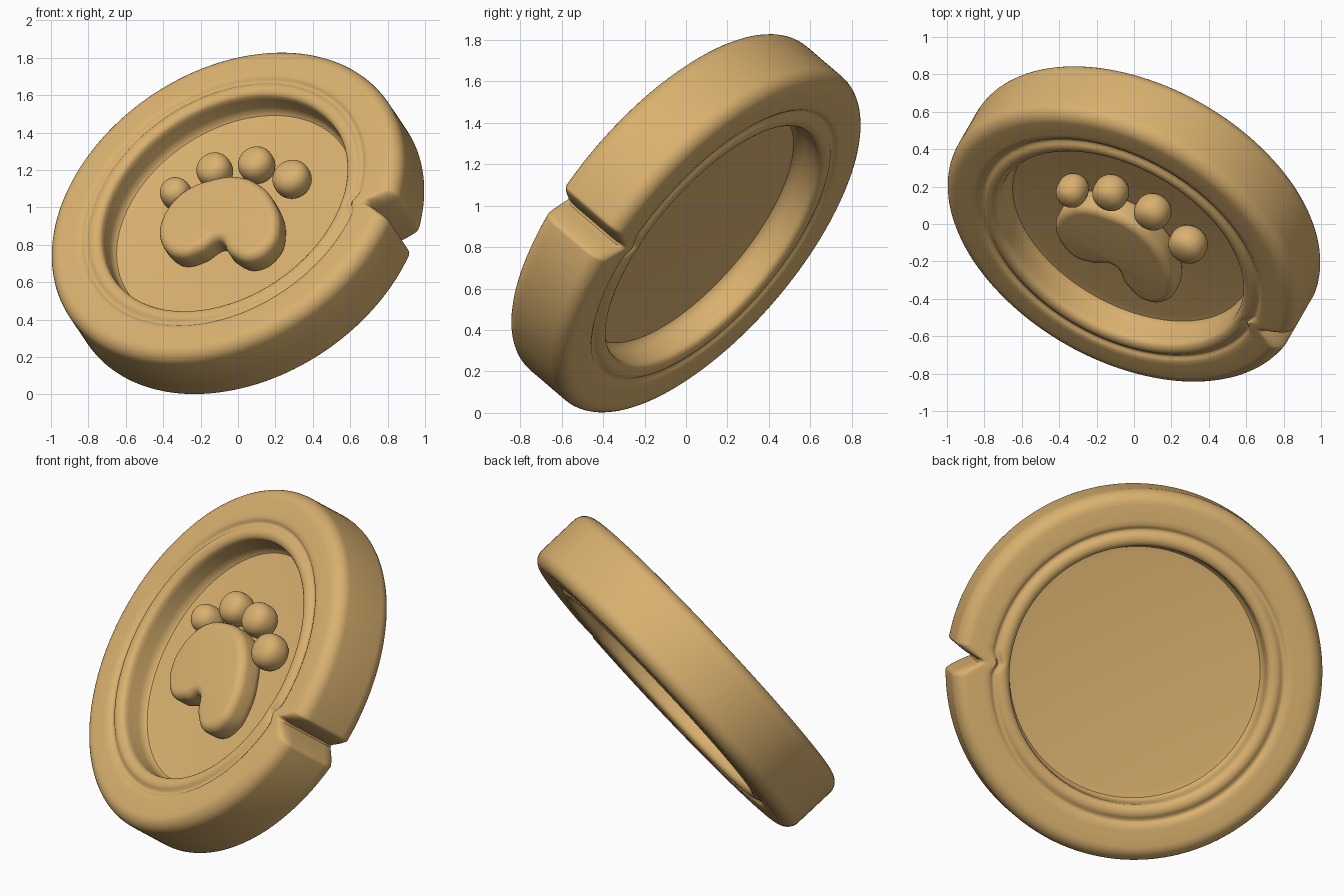
import bpy, bmesh, math
from mathutils import Vector, Matrix

if "Cube" in bpy.data.objects:
    bpy.data.objects.remove(bpy.data.objects["Cube"])

gold = bpy.data.materials.new("warm tan")
gold.diffuse_color = (0.70, 0.44, 0.16, 1)
gold.use_nodes = True
gold.node_tree.nodes["Principled BSDF"].inputs["Base Color"].default_value = gold.diffuse_color

# tilted frame of the medallion: u sideways, v up the face, n out of the face
n = Vector((-0.40, -0.696, 0.594)).normalized()
u = Vector((0, 0, 1)).cross(n).normalized()
v = n.cross(u)
FRAME = Matrix.Translation((0, 0, 0.915)) @ Matrix((u, v, n)).transposed().to_4x4()


def lathe(name, profile, angles, warp=lambda r, t: r, centre=(0, 0, 0)):
    """Revolve (r, w) points; the first and last lie on the axis."""
    bm = bmesh.new()
    c = Vector(centre)
    tips = [bm.verts.new(c + Vector((0, 0, p[1]))) for p in (profile[0], profile[-1])]
    rings = []
    for r, w in profile[1:-1]:
        rings.append([bm.verts.new(c + Vector((warp(r, t) * math.cos(t), warp(r, t) * math.sin(t), w)))
                      for t in angles])
    m = len(angles)
    for i in range(m):
        j = (i + 1) % m
        bm.faces.new((tips[0], rings[0][i], rings[0][j]))
        bm.faces.new((tips[1], rings[-1][j], rings[-1][i]))
        for a, b in zip(rings, rings[1:]):
            bm.faces.new((a[i], b[i], b[j], a[j]))
    bmesh.ops.recalc_face_normals(bm, faces=bm.faces)
    me = bpy.data.meshes.new(name)
    bm.to_mesh(me)
    bm.free()
    ob = bpy.data.objects.new(name, me)
    bpy.context.collection.objects.link(ob)
    finish(ob)
    return ob


def finish(ob):
    ob.data.transform(FRAME)
    ob.data.materials.clear()
    ob.data.materials.append(gold)
    bpy.ops.object.select_all(action='DESELECT')
    ob.select_set(True)
    bpy.context.view_layer.objects.active = ob
    bpy.ops.object.shade_smooth_by_angle(angle=math.radians(40))


# medallion: recessed floor, beaded lip, groove, rounded rim; both sides alike
R, H, B = 1.027, 0.20, 0.08
half = [(0, 0.025), (0.66, 0.025), (0.695, 0.03), (0.708, 0.045), (0.713, 0.08), (0.714, 0.15)]
half += [(0.758 - 0.044 * math.cos(a), 0.165 + 0.035 * math.sin(a))
         for a in [math.pi * k / 10 for k in range(1, 9)]]
half += [(0.806, 0.182), (0.814, 0.184), (0.822, 0.192), (0.835, 0.199), (0.86, H), (0.90, H)]
half += [(R - B + B * math.sin(a), H - B + B * math.cos(a))
         for a in [math.pi / 2 * k / 8 for k in range(9)]]
profile = half + [(r, -w) for r, w in reversed(half)]


def notch(r, t):
    """V-shaped nick in the rim that also dents the bead a little."""
    t = (t + math.pi) % (2 * math.pi) - math.pi
    if r < 0.72:
        return r
    k = (r - 0.72) / (R - 0.72)
    depth = 0.03 * min(1, k * 4) + 0.12 * max(0, (k - 0.3) / 0.7)
    s = min(1, abs(t) / 0.085)
    fall = (1 - s) ** 1.2 if s > 0.12 else 0.88 - 0.15 * (s / 0.12) ** 2 * 0.15
    return r - depth * fall


fine = [-0.12 + 0.24 * k / 32 for k in range(33)]
coarse = [0.12 + (2 * math.pi - 0.24) * k / 160 for k in range(1, 160)]
lathe("medallion", profile, fine + coarse, notch)

# toe pads: squarish rounded beads
around = [2 * math.pi * k / 40 for k in range(40)]
for i, (a, b, r) in enumerate([(-0.375, 0.12, 0.084), (-0.191, 0.275, 0.096),
                               (0.054, 0.313, 0.098), (0.305, 0.219, 0.104)]):
    e = 2 / 2.4
    pts = [(r * max(0, math.sin(p)) ** e, 0.09 * math.copysign(abs(math.cos(p)) ** e, math.cos(p)))
           for p in [math.pi * k / 24 for k in range(25)]]
    lathe("toe_pad_%d" % (i + 1), pts, around, centre=(a, b, 0.1))

# main pad: rounded slab from a smooth outline
outline = [(-.376, -.10), (-.355, .02), (-.285, .12), (-.169, .18), (-.006, .206), (.143, .154),
           (.27, .042), (.355, -.109), (.36, -.25), (.26, -.345), (.12, -.305), (.015, -.215),
           (-.078, -.285), (-.19, -.322), (-.29, -.275), (-.355, -.19)]
cu = bpy.data.curves.new("main_pad_outline", 'CURVE')
cu.dimensions = '2D'
cu.fill_mode = 'BOTH'
cu.resolution_u = 8
cu.extrude, cu.bevel_depth, cu.offset, cu.bevel_resolution = 0.03, 0.05, -0.05, 5
sp = cu.splines.new('BEZIER')
sp.bezier_points.add(len(outline) - 1)
sp.use_cyclic_u = True
for bp, (a, b) in zip(sp.bezier_points, outline):
    bp.co = (a, b, 0)
    bp.handle_left_type = bp.handle_right_type = 'AUTO'
tmp = bpy.data.objects.new("main_pad_curve", cu)
bpy.context.collection.objects.link(tmp)
bpy.context.view_layer.update()
me = bpy.data.meshes.new_from_object(tmp.evaluated_get(bpy.context.evaluated_depsgraph_get()))
bpy.data.objects.remove(tmp)
me.transform(Matrix.Translation((0, 0, 0.09)))
bm = bmesh.new()
bm.from_mesh(me)
bmesh.ops.remove_doubles(bm, verts=bm.verts, dist=0.0005)
bmesh.ops.recalc_face_normals(bm, faces=bm.faces)
bm.to_mesh(me)
bm.free()
pad = bpy.data.objects.new("main_pad", me)
bpy.context.collection.objects.link(pad)
finish(pad)
